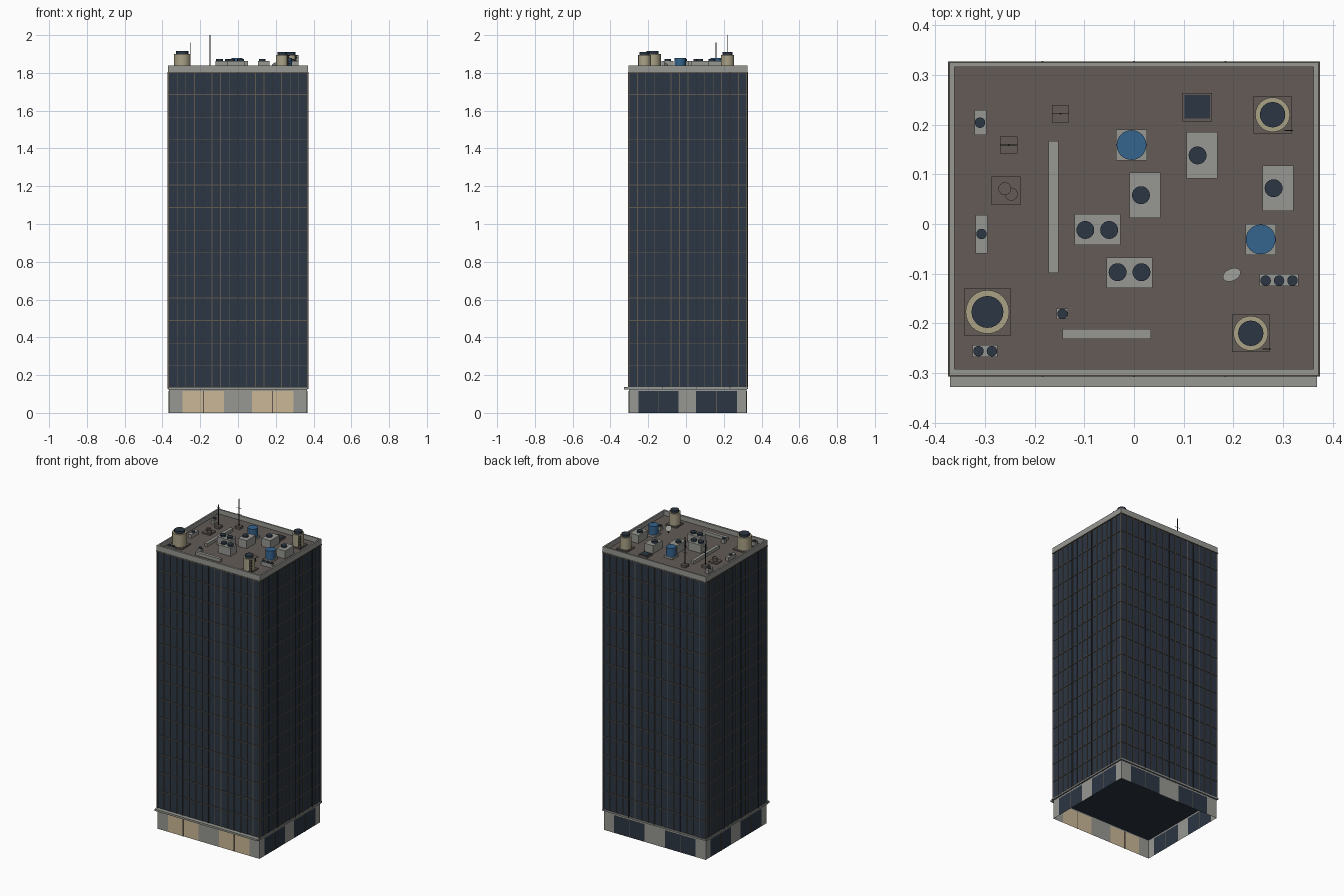
import bpy
import bmesh
from math import radians
from mathutils import Matrix, Vector

default_cube = bpy.data.objects.get("Cube")
if default_cube:
    bpy.data.objects.remove(default_cube, do_unlink=True)


def material(name, *rgb):
    mat = bpy.data.materials.new(name)
    mat.use_nodes = True
    colour = (*rgb, 1)
    mat.diffuse_color = colour
    shader = mat.node_tree.nodes["Principled BSDF"]
    shader.inputs["Base Color"].default_value = colour
    shader.inputs["Roughness"].default_value = 0.8
    return mat


glass = material("dark blue glass", .025, .037, .056)
concrete = material("pale grey concrete", .31, .315, .29)
roofing = material("brown grey roofing", .125, .105, .095)
bronze = material("bronze mullion", .12, .1, .08)
shop_glass = material("warm shop window", .6, .48, .31)
cream = material("cream cladding", .4, .36, .24)
blue = material("blue tank", .035, .125, .27)
dark_metal = material("dark metal", .03, .03, .032)


def add_box(bm, x0, x1, y0, y1, z0, z1):
    centre = Vector((x0 + x1, y0 + y1, z0 + z1)) / 2
    size = Matrix.Diagonal((x1 - x0, y1 - y0, z1 - z0, 1))
    bmesh.ops.create_cube(bm, size=1, matrix=Matrix.Translation(centre) @ size)


def add_drum(bm, x, y, r, z0, z1, top=None, sides=24):
    bmesh.ops.create_cone(bm, cap_ends=True, segments=sides, radius1=r,
                          radius2=r if top is None else top, depth=z1 - z0,
                          matrix=Matrix.Translation((x, y, (z0 + z1) / 2)))


def finish(name, bm, *mats, smooth=False):
    mesh = bpy.data.meshes.new(name)
    bm.to_mesh(mesh)
    bm.free()
    obj = bpy.data.objects.new(name, mesh)
    bpy.context.collection.objects.link(obj)
    for mat in mats:
        mesh.materials.append(mat)
    if smooth:
        bpy.ops.object.select_all(action='DESELECT')
        obj.select_set(True)
        bpy.context.view_layer.objects.active = obj
        bpy.ops.object.shade_smooth_by_angle(angle=radians(35))
    return obj


def boxes(name, mat, *items):
    bm = bmesh.new()
    for item in items:
        add_box(bm, *item)
    return finish(name, bm, mat)


def drums(name, mat, *items):
    bm = bmesh.new()
    for item in items:
        add_drum(bm, *item)
    return finish(name, bm, mat, smooth=True)


# Main dimensions: half width, front, back, floor and roof levels
W, F, B = .368, -.302, .322
LOW, EAVE, ROOF = .13, 1.805, 1.81
BAYS_X, BAYS_Y, FLOORS = 16, 14, 14
OUT = .004

# Glass tower
boxes("tower_glass", glass, (-W, W, F, B, .124, EAVE))

# Mullion grid around all four sides
t = .002
bm = bmesh.new()
for i in range(BAYS_X + 1):
    x = -W + 2 * W * i / BAYS_X
    for y in (F, B):
        add_box(bm, x - t, x + t, y - OUT, y + OUT, LOW, EAVE)
for i in range(BAYS_Y + 1):
    y = F + (B - F) * i / BAYS_Y
    for x in (-W, W):
        add_box(bm, x - OUT, x + OUT, y - t, y + t, LOW, EAVE)
for i in range(1, FLOORS):
    z = LOW + (EAVE - LOW) * i / FLOORS
    for y in (F, B):
        add_box(bm, -W, W, y - OUT, y + OUT, z - t, z + t)
    for x in (-W, W):
        add_box(bm, x - OUT, x + OUT, F, B, z - t, z + t)
finish("mullion_grid", bm, bronze)

# Dark full-height fins at every fourth bay
bm = bmesh.new()
fin = .006
for x in (-W / 2, 0, W / 2):
    for y in (F, B):
        add_box(bm, x - t, x + t, y - fin, y + fin, LOW, EAVE)
bay = (B - F) / BAYS_Y
for side, first in ((1, 2), (-1, 4)):
    for n in range(first, BAYS_Y, 4):
        x, y = side * W, B - n * bay
        add_box(bm, x - fin, x + fin, y - t, y + t, LOW, EAVE)
finish("facade_fins", bm, dark_metal)


# Ground floor shell: each wall is a strip with window bays below a lintel
def base_wall(name, start, end, bays, window):
    start, end = Vector(start), Vector(end)
    cuts = [0] + [c for pair in bays for c in pair] + [1]
    bm = bmesh.new()
    for n, (a, b) in enumerate(zip(cuts, cuts[1:])):
        for z0, z1 in ((0, .115), (.115, LOW)):
            p, q = start.lerp(end, a), start.lerp(end, b)
            face = bm.faces.new([bm.verts.new((v.x, v.y, z)) for v, z in
                                 ((p, z0), (q, z0), (q, z1), (p, z1))])
            face.material_index = int(n % 2 == 1 and z0 == 0)
    finish(name, bm, concrete, window)
    # Slim posts in the middle of each window
    bm = bmesh.new()
    for a, b in bays:
        p = start.lerp(end, (a + b) / 2)
        add_box(bm, p.x - t, p.x + t, p.y - t, p.y + t, 0, .115)
    finish(name + "_posts", bm, bronze)


X, BACK = .366, .32
wide = [(.1, .4), (.6, .9)]
deep = [(.08, .42), (.57, .92)]
base_wall("base_front", (-X, F, 0), (X, F, 0), wide, shop_glass)
base_wall("base_left", (X, F, 0), (X, BACK, 0), deep, glass)
base_wall("base_back", (X, BACK, 0), (-X, BACK, 0), wide, glass)
base_wall("base_right", (-X, BACK, 0), (-X, F, 0), deep, glass)

# Ledge and front canopy
boxes("ledge", concrete, (-.374, .374, F - .005, B + .005, .126, .136))
boxes("front_canopy", concrete, (-.37, .368, -.328, F, .125, .137))

# Roof deck and parapet
boxes("roof_deck", roofing, (-W, W, F, B, EAVE - .01, ROOF))
rim, lip, TOP = .371, .01, 1.84
boxes("parapet", concrete,
      (-rim, rim, F - .003, F + lip, EAVE, TOP), (-rim, rim, B - lip + .004, B + .003, EAVE, TOP),
      (-rim, lip - rim, F, B, EAVE, TOP), (rim - lip, rim, F, B, EAVE, TOP))
boxes("parapet_trim", bronze, (-.374, .374, F - .005, B + .005, EAVE - .005, EAVE))

# Cooling towers on square pads, with dark fan caps
for n, (x, y, r, h) in enumerate(((-.295, -.177, .044, .09), (.235, -.22, .035, .085),
                                  (.279, .22, .035, .085))):
    name = f"cooling_tower_{n + 1}"
    pad = r + .003
    boxes(name + "_pad", roofing, (x - pad, x + pad, y - pad, y + pad, ROOF, ROOF + .008))
    drums(name, cream, (x, y, r, ROOF, ROOF + h))
    drums(name + "_cap", glass, (x, y, r * .73, ROOF + h, ROOF + h + .015))
    if n:
        # Ladder beside the drum
        lx, ly = x + .024, y - .033
        rungs = [(lx, lx + .015, ly, ly + t, ROOF + k * .01, ROOF + k * .01 + t) for k in range(1, 9)]
        rails = [(a, a + t, ly, ly + t, ROOF, ROOF + h) for a in (lx, lx + .015)]
        boxes(name + "_ladder", dark_metal, *rungs, *rails)

# Blue water tanks on pale plinths
for n, (x, y) in enumerate(((-.005, .159), (.255, -.031))):
    s = .031
    boxes(f"tank_plinth_{n + 1}", concrete, (x - s, x + s, y - s, y + s, ROOF, ROOF + .012))
    drums(f"water_tank_{n + 1}", blue, (x, y, .03, ROOF + .012, ROOF + .068))


# Rooftop air units: x range, y range, fan centres
def air_unit(name, x0, x1, y0, y1, fans, height, r):
    top = ROOF + height
    boxes(name, concrete, (x0, x1, y0, y1, ROOF, top))
    drums(name + "_fans", glass, *[(x, y, r, top, top + r * .6) for x, y in fans])


large = ((.106, .168, .092, .185, [(.128, .138)]),
         (-.009, .053, .012, .104, [(.014, .058)]),
         (-.12, -.027, -.042, .02, [(-.098, -.012), (-.05, -.012)]),
         (-.055, .037, -.129, -.067, [(-.033, -.097), (.015, -.097)]),
         (.259, .321, .026, .118, [(.281, .072)]))
small = ((-.321, -.297, .179, .229, [(-.31, .204)]),
         (-.319, -.295, -.059, .018, [(-.307, -.02)]),
         (-.156, -.133, -.191, -.17, [(-.144, -.181)]),
         (-.325, -.275, -.268, -.244, [(-.313, -.256), (-.286, -.256)]),
         (.253, .331, -.125, -.101, [(.265, -.114), (.292, -.114), (.319, -.114)]))
for n, unit in enumerate(large):
    air_unit(f"large_air_unit_{n + 1}", *unit, .052, .018)
for n, unit in enumerate(small):
    air_unit(f"small_air_unit_{n + 1}", *unit, .024, .0105)

# Ducts
boxes("ducts", concrete, (-.172, -.152, -.099, .167, ROOF, ROOF + .02),
      (-.144, .034, -.231, -.211, ROOF, ROOF + .02))

# Skylight and access hatch
boxes("skylight_frame", roofing, (.098, .157, .206, .264, ROOF, ROOF + .012))
boxes("skylight_glass", glass, (.102, .153, .212, .26, ROOF, ROOF + .015))
boxes("hatch", roofing, (-.287, -.228, .038, .096, ROOF, ROOF + .008))
drums("hatch_vents", roofing, (-.26, .071, .013, ROOF, ROOF + .03),
      (-.247, .06, .013, ROOF, ROOF + .025))

# Antenna masts with crossbars
for n, (x, y, top, bars) in enumerate(((-.148, .222, 2, (1.9, 1.94)), (-.252, .159, 1.96, (1.9, 1.94)))):
    s, m = .0175, .0016
    boxes(f"mast_pad_{n + 1}", roofing, (x - s, x + s, y - s, y + s, ROOF, ROOF + .015))
    boxes(f"antenna_mast_{n + 1}", dark_metal, (x - m, x + m, y - m, y + m, ROOF, top),
          *[(x - s, x + s, y - m / 2, y + m / 2, z - m / 2, z + m / 2) for z in bars])

# Tilted dish on a short post
dish = drums("dish", concrete, (0, 0, .006, -.004, .004, .019))
dish.rotation_euler = (radians(-50), 0, radians(25))
dish.location = (.198, -.105, ROOF + .028)
drums("dish_post", dark_metal, (.198, -.105, .003, ROOF, ROOF + .026))
